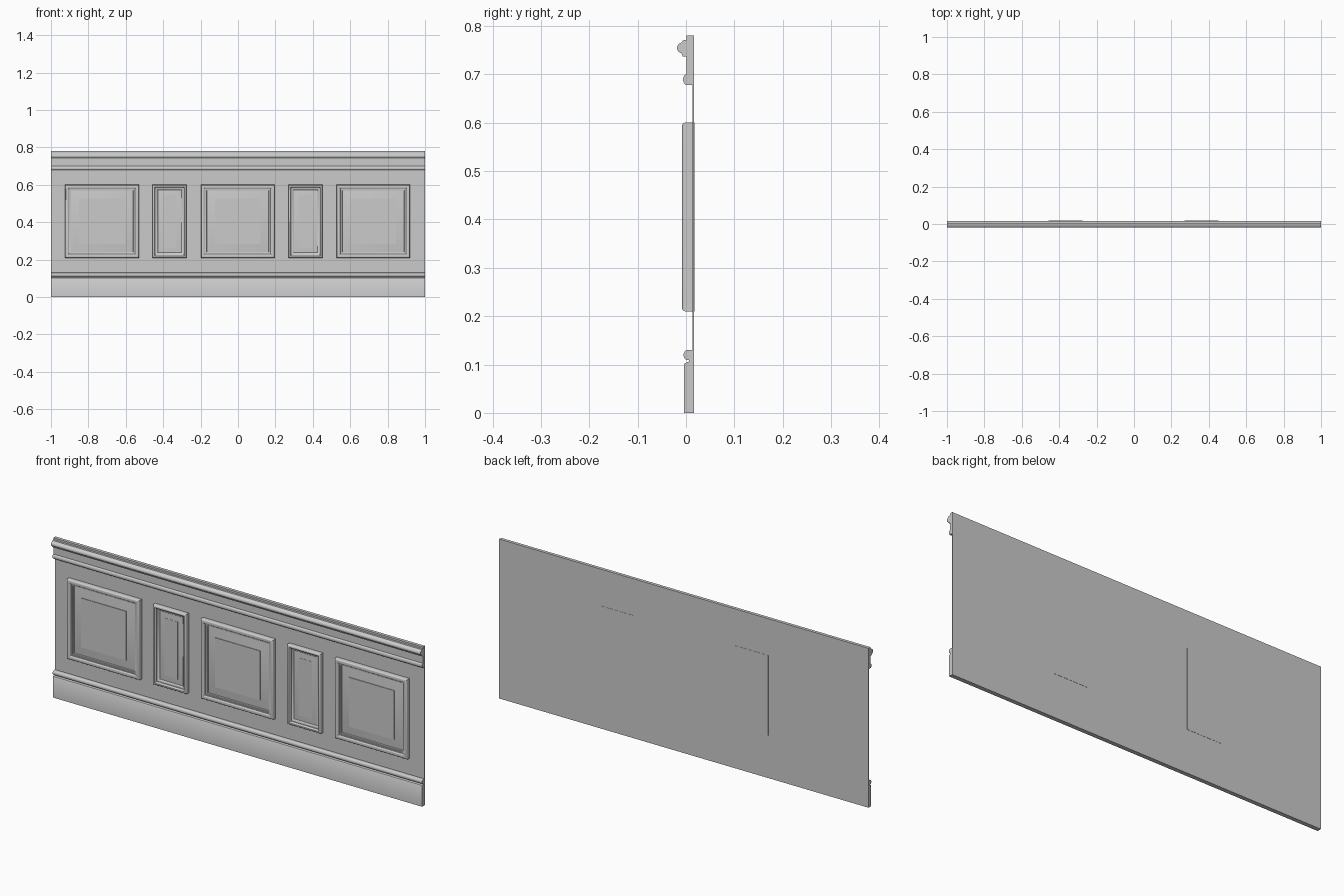
import bpy, bmesh, math
from math import cos, sin, radians

if "Cube" in bpy.data.objects:
    bpy.data.objects.remove(bpy.data.objects["Cube"])

BACK = 0.0165    # rear plane of the boards
FACE = 0.013     # front of the thin backing board

paint = bpy.data.materials.new("grey_paint")
paint.use_nodes = True
grey = (0.6, 0.6, 0.6, 1)
paint.diffuse_color = grey
paint.node_tree.nodes["Principled BSDF"].inputs["Base Color"].default_value = grey


def finish(bm, name):
    bmesh.ops.recalc_face_normals(bm, faces=bm.faces)
    mesh = bpy.data.meshes.new(name)
    bm.to_mesh(mesh)
    bm.free()
    mesh.materials.append(paint)
    obj = bpy.data.objects.new(name, mesh)
    bpy.context.collection.objects.link(obj)
    bpy.ops.object.select_all(action='DESELECT')
    obj.select_set(True)
    bpy.context.view_layer.objects.active = obj
    bpy.ops.object.shade_smooth_by_angle(angle=radians(35))
    return obj


def arc(y, z, ry, rz, start, end, steps=10):
    """Points of a bulge towards the front; 0 is up, 90 is the front."""
    angles = [radians(start + (end - start) * i / steps) for i in range(steps + 1)]
    return [(y - ry * sin(a), z + rz * cos(a)) for a in angles]


def strip(name, profile):
    """Run a (y, z) profile along the whole width."""
    bm = bmesh.new()
    face = bm.faces.new([bm.verts.new((-1, y, z)) for y, z in profile])
    run = bmesh.ops.extrude_face_region(bm, geom=[face], use_keep_orig=True)
    for v in run["geom"]:
        if isinstance(v, bmesh.types.BMVert):
            v.co.x = 1
    finish(bm, name)


def panel(name, x, z, width, height, rings):
    """Nested rectangles, each given as (inset, y), joined into a moulding."""
    bm = bmesh.new()
    loops = []
    for inset, y in rings:
        w, h = width / 2 - inset, height / 2 - inset
        loops.append([bm.verts.new((x + sx * w, y, z + sz * h))
                      for sx, sz in ((-1, -1), (1, -1), (1, 1), (-1, 1))])
    for a, b in zip(loops, loops[1:]):
        for i in range(4):
            j = (i + 1) % 4
            bm.faces.new((a[i], a[j], b[j], b[i]))
    bm.faces.new(loops[0])
    bm.faces.new(loops[-1])
    finish(bm, name)


# Thin backing board
strip("backing_board", [(BACK, 0.05), (FACE, 0.05), (FACE, 0.74), (BACK, 0.74)])

# Skirting with a bead along its top
strip("skirting", [(BACK, 0), (-0.004, 0), (-0.004, 0.1), (-0.002, 0.103),
                   (0.006, 0.106), (0.006, 0.109)]
      + arc(0.003, 0.1195, 0.008, 0.0105, 180, 0) + [(FACE, 0.13), (BACK, 0.13)])

# Top rail: capping, rounded nose, flat frieze and lower bead
strip("top_rail", [(BACK, 0.78), (0.001, 0.78), (0.001, 0.771), (-0.007, 0.77), (-0.008, 0.767)]
      + arc(-0.008, 0.7545, 0.0105, 0.011, 10, 170)
      + [(-0.008, 0.741), (-0.007, 0.737), (0.001, 0.737), (0.001, 0.7)]
      + arc(0.001, 0.689, 0.007, 0.011, 0, 180)
      + [(FACE, 0.678), (BACK, 0.678)])

# Rounded outer frame shared by every panel
frame = [(0, 0.001)] + [(0.007 - 0.007 * cos(radians(a)), 0.001 - 0.009 * sin(radians(a)))
                        for a in range(18, 91, 18)]

# Square raised panels
square = [(0, BACK)] + frame + [(0.014, -0.008), (0.018, -0.006), (0.021, -0.002),
                                (0.025, -0.001), (0.025, 0.003), (0.03, 0.004),
                                (0.032, 0.009), (0.075, 0.002), (0.075, -0.001)]
for side, x in (("right", -0.727), ("middle", -0.002), ("left", 0.723)):
    panel(side + "_square_panel", x, 0.405, 0.394, 0.391, square)

# Narrow raised panels, set very slightly deeper
narrow = [(0, BACK + 0.001)] + frame + [(0.011, -0.008), (0.014, -0.004), (0.018, -0.002),
                                        (0.018, 0.002), (0.024, 0.004),
                                        (0.028, 0.009), (0.055, 0.006), (0.055, 0.005)]
for side, x in (("right", -0.366), ("left", 0.361)):
    panel(side + "_narrow_panel", x, 0.405, 0.182, 0.391, narrow)
